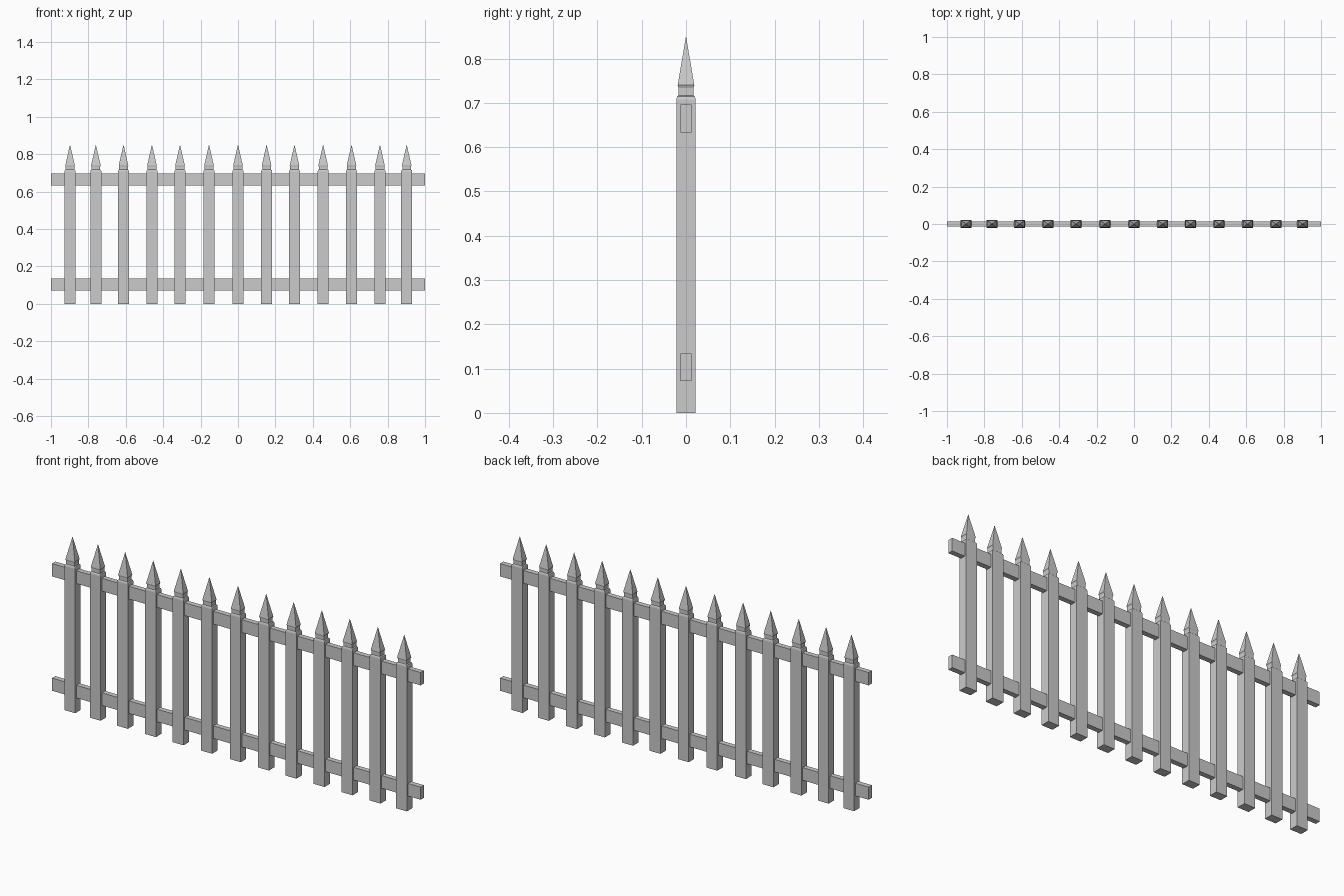
import bpy, bmesh

if "Cube" in bpy.data.objects:
    bpy.data.objects.remove(bpy.data.objects["Cube"])

grey = bpy.data.materials.new("light grey")
grey.diffuse_color = (0.6, 0.6, 0.6, 1)
grey.use_nodes = True
grey.node_tree.nodes["Principled BSDF"].inputs["Base Color"].default_value = grey.diffuse_color


def make_object(name, bm):
    bmesh.ops.recalc_face_normals(bm, faces=bm.faces)
    mesh = bpy.data.meshes.new(name)
    bm.to_mesh(mesh)
    bm.free()
    mesh.materials.append(grey)
    obj = bpy.data.objects.new(name, mesh)
    bpy.context.collection.objects.link(obj)


def box(name, x, y, z0, z1):
    bm = bmesh.new()
    bmesh.ops.create_cube(bm, size=1)
    for v in bm.verts:
        v.co.x *= 2 * x
        v.co.y *= 2 * y
        v.co.z = z0 if v.co.z < 0 else z1
    make_object(name, bm)


# Picket: stacked rectangular sections (half x, half y, z) closed by a point
SECTIONS = [(0.0295, 0.0215, 0), (0.0295, 0.0215, 0.708), (0.0275, 0.02, 0.714),
            (0.023, 0.0168, 0.717), (0.023, 0.0168, 0.734), (0.0255, 0.0187, 0.74)]


def picket(name, cx):
    bm = bmesh.new()
    rings = [[bm.verts.new((cx + sx * hx, sy * hy, z))
              for sx, sy in ((-1, -1), (1, -1), (1, 1), (-1, 1))]
             for hx, hy, z in SECTIONS]
    tip = bm.verts.new((cx, 0, 0.851))
    bm.faces.new(rings[0])
    for i in range(4):
        j = (i + 1) % 4
        for a, b in zip(rings, rings[1:]):
            bm.faces.new((a[i], a[j], b[j], b[i]))
        bm.faces.new((rings[-1][i], rings[-1][j], tip))
    make_object(name, bm)


# Slightly uneven picket spacing
for n, cx in enumerate((-0.898, -0.76, -0.612, -0.46, -0.31, -0.155, 0,
                        0.153, 0.302, 0.455, 0.607, 0.759, 0.902)):
    picket(f"picket_{n + 1}", cx)

# Horizontal rails running through the pickets
box("lower_rail", 1.0, 0.0125, 0.072, 0.134)
box("upper_rail", 1.0, 0.0125, 0.633, 0.696)
